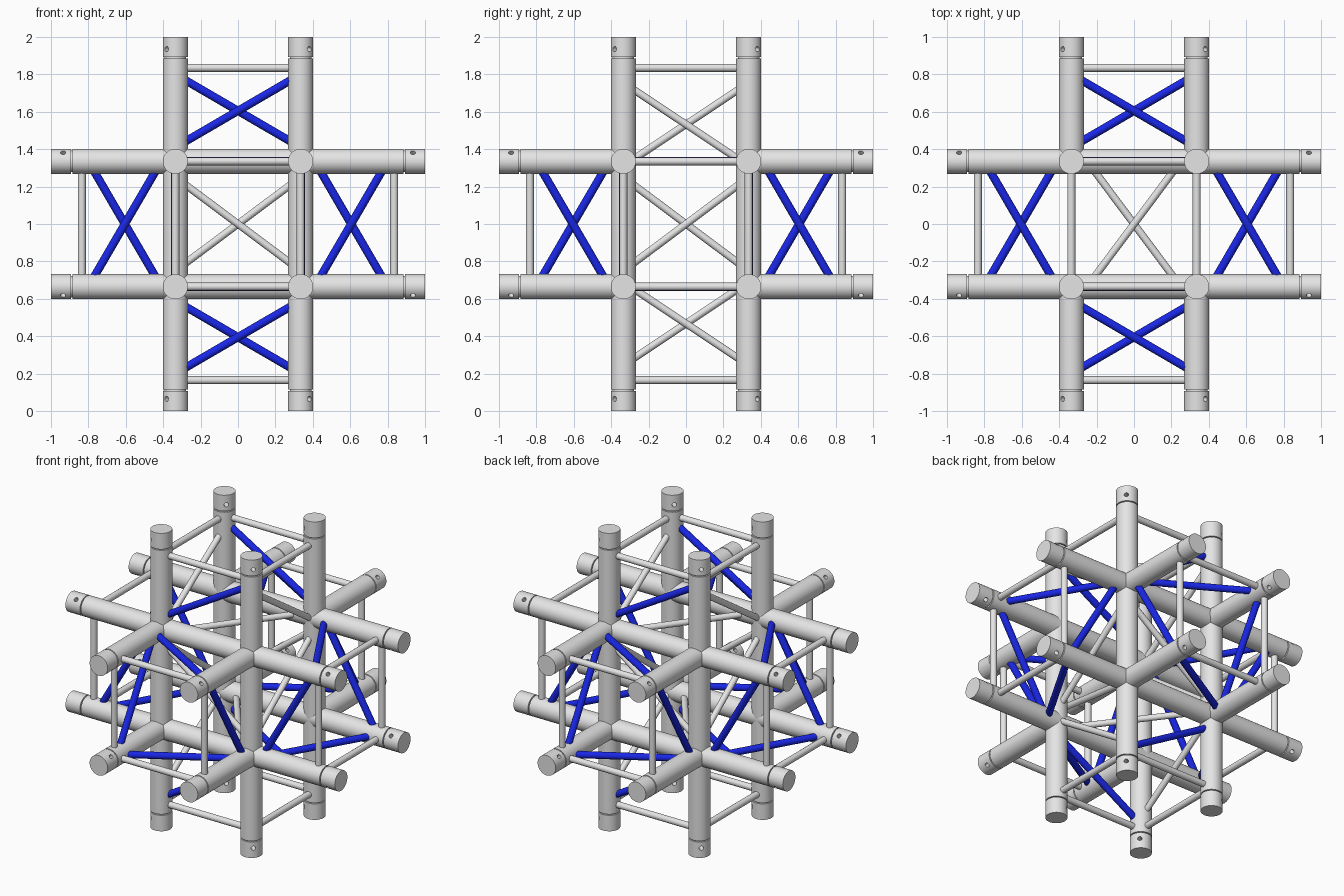
import bpy, bmesh, math
from mathutils import Vector, Matrix

if "Cube" in bpy.data.objects:
    bpy.data.objects.remove(bpy.data.objects["Cube"])

C, R = 0.335, 0.067          # tube offset from centre, tube radius
NECK, RING = 0.886, 0.835    # end-sleeve joint and end-frame distance
MID = Vector((0, 0, 1))


def material(name, rgb):
    m = bpy.data.materials.new(name)
    m.diffuse_color = (*rgb, 1)
    m.use_nodes = True
    m.node_tree.nodes["Principled BSDF"].inputs["Base Color"].default_value = m.diffuse_color
    return m


GREY = material("aluminium grey", (0.78, 0.78, 0.78))
BLUE = material("blue", (0.01, 0.02, 0.8))


def cylinder_mesh(name, r, length, seg, mat):
    """Capped cylinder along z, centred on the origin."""
    bm = bmesh.new()
    bmesh.ops.create_cone(bm, cap_ends=True, segments=seg, radius1=r, radius2=r, depth=length)
    me = bpy.data.meshes.new(name)
    bm.to_mesh(me)
    bm.free()
    me.materials.append(mat)
    smooth(me)
    return me


def smooth(me):
    for p in me.polygons:
        p.use_smooth = True
    me.set_sharp_from_angle(angle=math.radians(40))


def place(name, me, matrix):
    ob = bpy.data.objects.new(name, me)
    ob.matrix_world = matrix
    bpy.context.collection.objects.link(ob)
    return ob


def bar(name, a, b, r, mat, seg=16):
    """Round bar between two points given relative to the centre."""
    a, b = Vector(a), Vector(b)
    d = b - a
    me = cylinder_mesh(name, r, d.length, seg, mat)
    rot = d.to_track_quat('Z', 'Y').to_matrix().to_4x4()
    return place(name, me, Matrix.Translation(MID + (a + b) / 2) @ rot)


# End sleeve with a pin hole drilled through along local x
SL = 1 - NECK - 0.007
sleeve = cylinder_mesh("end_sleeve", R, SL, 40, GREY)
ob = place("sleeve_source", sleeve, Matrix())
drill = place("pin_hole_cutter", cylinder_mesh("pin_hole_cutter", 0.014, 0.4, 16, GREY),
              Matrix.Translation((0, 0, 0.935 - 1 + SL / 2)) @ Matrix.Rotation(math.pi / 2, 4, 'Y'))
drill.hide_render = True
mod = ob.modifiers.new("hole", 'BOOLEAN')
mod.operation, mod.object, mod.solver = 'DIFFERENCE', drill, 'EXACT'
bpy.context.view_layer.update()
dg = bpy.context.evaluated_depsgraph_get()
drilled = bpy.data.meshes.new_from_object(ob.evaluated_get(dg))
smooth(drilled)
for o in (ob, drill):
    bpy.data.objects.remove(o)

# Main tubes, necks and sleeves: x and z tubes run through, y tubes are stubs
for ax, name in enumerate(("x_tube", "y_tube", "z_tube")):
    u, v = [i for i in range(3) if i != ax]
    for su in (-1, 1):
        for sv in (-1, 1):
            def pt(t):
                p = [0, 0, 0]
                p[ax], p[u], p[v] = t, su * C, sv * C
                return Vector(p)
            if ax != 1:
                bar(name, pt(-NECK), pt(NECK), R, GREY, 40)
            for s in (-1, 1):
                if ax == 1:
                    bar(name, pt(s * C), pt(s * NECK), R, GREY, 40)
                bar("neck_groove", pt(s * 0.87), pt(s * 0.91), R - 0.01, GREY, 40)
                axis = pt(s) - pt(0)
                diag = pt(0).normalized()
                m = Matrix((diag, axis.cross(diag), axis)).transposed().to_4x4()
                place("end_sleeve", drilled, Matrix.Translation(MID + pt(s * (1 - SL / 2))) @ m)

# Square frame of thin struts near the end of every arm
for ax in range(3):
    u, v = [i for i in range(3) if i != ax]
    for s in (-1, 1):
        for a, b in ((u, v), (v, u)):
            for side in (-1, 1):
                p, q = [0, 0, 0], [0, 0, 0]
                p[ax] = q[ax] = s * RING
                p[a] = q[a] = side * C
                p[b], q[b] = -C, C
                bar("end_strut", p, q, 0.021, GREY)

# Diagonal braces: each is repeated by a half turn about z
N, F = 0.41, 0.80            # near and far ends of the blue braces
K = 0.25                     # half rise of the core braces
G1, G2 = 0.31, 0.755         # grey braces on the upright arms
blue = [
    # front arm: top, bottom, right and left faces
    ((-C, -N, C), (C, -F, C)),
    ((-C, -F, -C), (C, -N, -C)),
    ((C, -F, C), (C, -N, -C)),
    ((-C, -N, C), (-C, -F, -C)),
    # right arm: top, bottom, front and back faces
    ((N, C, C), (F, -C, C)),
    ((N, -C, -C), (F, C, -C)),
    ((F, -C, C), (N, -C, -C)),
    ((N, C, C), (F, C, -C)),
    # upright arms: front faces
    ((-C, -C, N), (C, -C, F)),
    ((-C, -C, -F), (C, -C, -N)),
]
grey = [
    # upright arms: right faces
    ((C, -C, G2), (C, C, G1)),
    ((C, -C, -G1), (C, C, -G2)),
    # core: right and front faces
    ((C, C, K), (C, -C, -K)),
    ((-C, -C, K), (C, -C, -K)),
]
for name, mat, r, items in (("blue_brace", BLUE, 0.022, blue), ("grey_brace", GREY, 0.02, grey)):
    for a, b in items:
        for s in (1, -1):
            bar(name, (s * a[0], s * a[1], a[2]), (s * b[0], s * b[1], b[2]), r, mat)
# core: top and bottom faces
for s in (1, -1):
    bar("grey_brace", (-s * K, -C, s * C), (s * K, C, s * C), 0.02, GREY)
